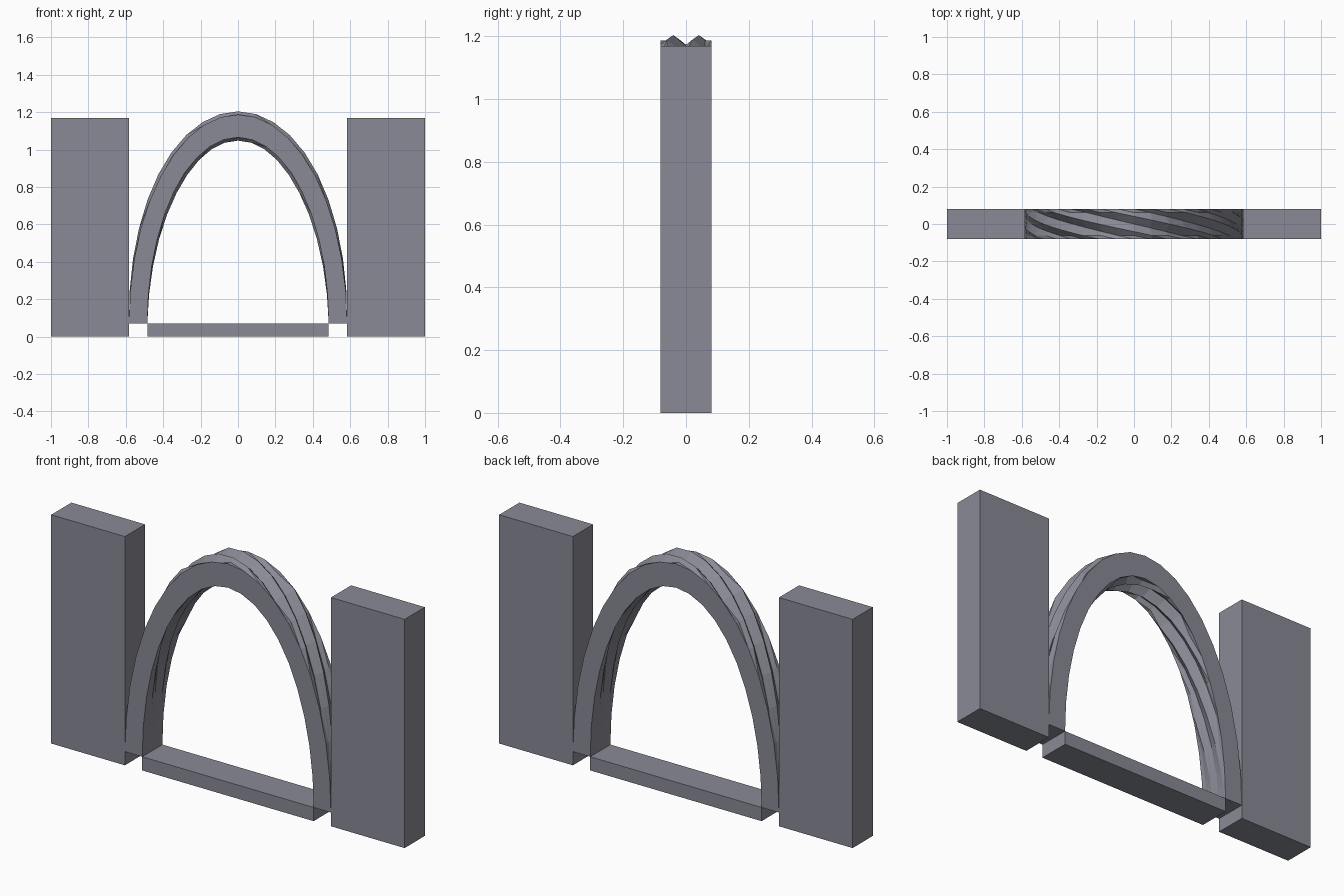
import bpy, bmesh, math
from mathutils import Vector

cube = bpy.data.objects.get("Cube")
if cube:
    bpy.data.objects.remove(cube, do_unlink=True)

STONE = (0.25, 0.255, 0.30, 1)
stone = bpy.data.materials.new("grey_stone")
stone.use_nodes = True
stone.diffuse_color = STONE
stone.node_tree.nodes["Principled BSDF"].inputs["Base Color"].default_value = STONE

DEPTH = 0.163      # wall thickness along y
SPRING = 0.07      # height where the arch starts
OUTER = (0.583, 1.117)
INNER = (0.485, 0.995)


def add_object(name, bm):
    bmesh.ops.recalc_face_normals(bm, faces=bm.faces)
    mesh = bpy.data.meshes.new(name)
    bm.to_mesh(mesh)
    bm.free()
    mesh.materials.append(stone)
    obj = bpy.data.objects.new(name, mesh)
    bpy.context.collection.objects.link(obj)
    return obj


def add_block(name, x0, x1, height):
    bm = bmesh.new()
    bmesh.ops.create_cube(bm, size=1)
    bmesh.ops.scale(bm, vec=(x1 - x0, DEPTH, height), verts=bm.verts)
    bmesh.ops.translate(bm, vec=((x0 + x1) / 2, 0, height / 2), verts=bm.verts)
    return add_object(name, bm)


# Side piers and the low sill between them
add_block("right_pier", -1, -OUTER[0], 1.17)
add_block("left_pier", OUTER[0], 1, 1.17)
add_block("sill", -INNER[0], INNER[0], SPRING)

# Arch with twisted rope-like ridges on its outer and inner surfaces
ROWS, COLS = 20, 8
RIDGE = (-1, 0, 1, 0)


def shell(bm, radii, side):
    """Elliptical band whose ridges run along the facet diagonals."""
    grid = []
    for r in range(ROWS + 1):
        a = math.pi * (1 - r / ROWS)
        base = Vector((radii[0] * math.cos(a), 0, radii[1] * math.sin(a)))
        normal = Vector((math.cos(a) / radii[0], 0, math.sin(a) / radii[1])).normalized()
        fade = min(1, 1.3 * math.sin(a))
        row = []
        for c in range(COLS + 1):
            bump = 0 if c in (0, COLS) else RIDGE[(r + c + 2) % 4] * 0.017 * fade
            p = base + normal * side * bump
            row.append(bm.verts.new((p.x, (c / COLS - 0.5) * DEPTH, p.z + SPRING)))
        grid.append(row)
    for lower, upper in zip(grid, grid[1:]):
        for c in range(COLS):
            bm.faces.new((lower[c], lower[c + 1], upper[c]))
            bm.faces.new((lower[c + 1], upper[c + 1], upper[c]))
    return grid


bm = bmesh.new()
outer = shell(bm, OUTER, 1)
inner = shell(bm, INNER, -1)
# Flat front and back faces
for c in (0, COLS):
    for r in range(ROWS):
        bm.faces.new((outer[r][c], outer[r + 1][c], inner[r + 1][c], inner[r][c]))
# Undersides of the two legs
for r in (0, ROWS):
    for c in range(COLS):
        bm.faces.new((outer[r][c], outer[r][c + 1], inner[r][c + 1], inner[r][c]))
add_object("arch", bm)
